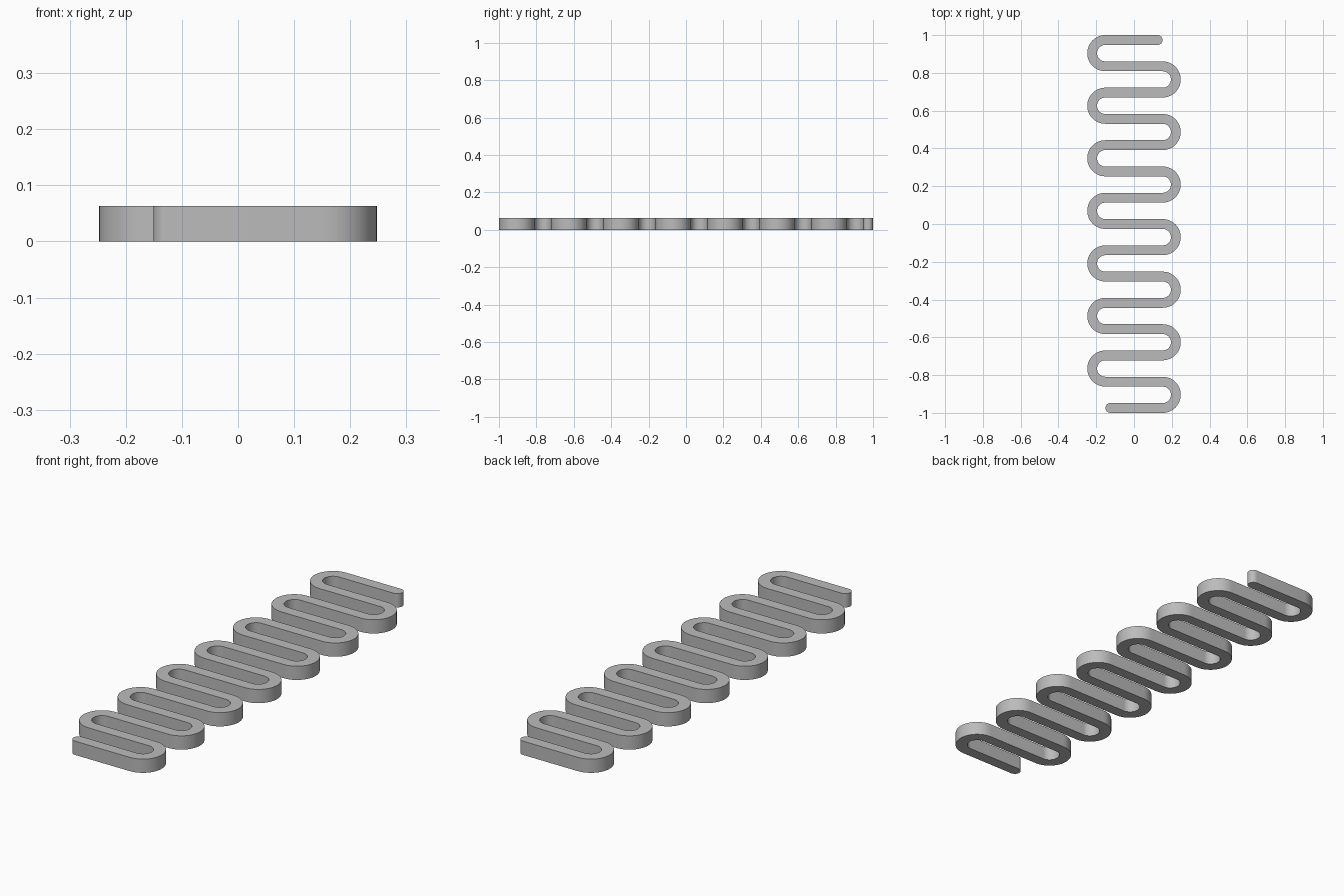
import bpy, bmesh, math

if "Cube" in bpy.data.objects:
    bpy.data.objects.remove(bpy.data.objects["Cube"])

WIDTH, HEIGHT = 0.052, 0.063       # strip section
BARS = 15                          # parallel runs
PITCH = (2 - WIDTH) / (BARS - 1)
HALF = 0.2475 - (PITCH + WIDTH) / 2  # x where the turns begin
R = WIDTH / 2
CAP_X = 0.151 - R                  # centre of the rounded ends
TURN_STEPS, CAP_STEPS = 24, 10

# Centreline stations: x, y, normal x, normal y, half width
stations = []
y0 = -1 + R
for i in range(CAP_STEPS + 1):     # rounded start
    a = math.pi / 2 * i / CAP_STEPS
    stations.append((-CAP_X - R * math.cos(a), y0, 0, 1, R * math.sin(a)))
for k in range(BARS - 1):          # alternating U-turns joined by straight runs
    side = 1 if k % 2 == 0 else -1
    cy = y0 + (k + 0.5) * PITCH
    for i in range(TURN_STEPS + 1):
        a = -math.pi / 2 + math.pi * i / TURN_STEPS
        c, s = math.cos(a), math.sin(a)
        stations.append((side * (HALF + PITCH / 2 * c), cy + PITCH / 2 * s,
                         -c, -s * side, R))
for i in range(CAP_STEPS + 1):     # rounded finish
    a = math.pi / 2 * (1 - i / CAP_STEPS)
    stations.append((CAP_X + R * math.cos(a), -y0, 0, 1, R * math.sin(a)))

# Keep the left side of the path consistent with the travel direction
fixed = []
for j, (x, y, nx, ny, w) in enumerate(stations):
    p, q = stations[max(j - 1, 0)], stations[min(j + 1, len(stations) - 1)]
    tx, ty = q[0] - p[0], q[1] - p[1]
    if tx * ny - ty * nx < 0:
        nx, ny = -nx, -ny
    fixed.append((x, y, nx, ny, w))

# Flat ribbon, then thickened upward
bm = bmesh.new()
pairs = [(bm.verts.new((x + nx * w, y + ny * w, 0)),
          bm.verts.new((x - nx * w, y - ny * w, 0))) for x, y, nx, ny, w in fixed]
for (a, b), (c, d) in zip(pairs, pairs[1:]):
    bm.faces.new((a, b, d, c))
bmesh.ops.remove_doubles(bm, verts=bm.verts[:], dist=1e-5)
ext = bmesh.ops.extrude_face_region(bm, geom=bm.faces[:], use_keep_orig=True)
top = [g for g in ext["geom"] if isinstance(g, bmesh.types.BMVert)]
bmesh.ops.translate(bm, verts=top, vec=(0, 0, HEIGHT))
bmesh.ops.recalc_face_normals(bm, faces=bm.faces[:])

mesh = bpy.data.meshes.new("serpentine_strip")
bm.to_mesh(mesh)
bm.free()
strip = bpy.data.objects.new("serpentine_strip", mesh)
bpy.context.collection.objects.link(strip)

grey = bpy.data.materials.new("grey")
grey.diffuse_color = (0.5, 0.5, 0.5, 1)
grey.use_nodes = True
grey.node_tree.nodes["Principled BSDF"].inputs["Base Color"].default_value = grey.diffuse_color
mesh.materials.append(grey)

bpy.context.view_layer.objects.active = strip
strip.select_set(True)
bpy.ops.object.shade_smooth_by_angle(angle=math.radians(35))
